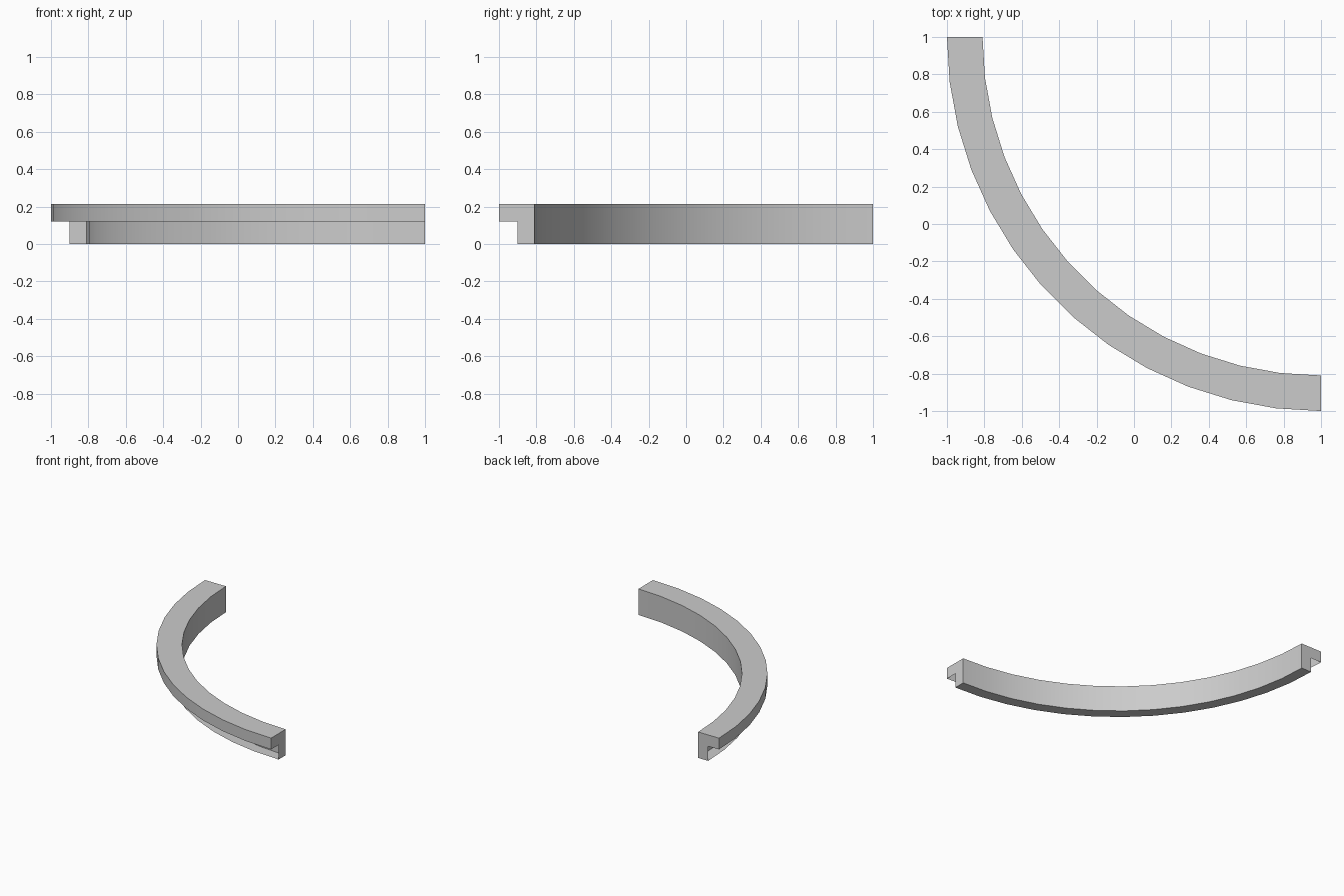
import bpy, bmesh
from math import radians
from mathutils import Vector

if "Cube" in bpy.data.objects:
    bpy.data.objects.remove(bpy.data.objects["Cube"])

# L-shaped cross-section as (radius, height), swept a quarter turn about (1, 1)
PROFILE = [(2.0, 0.12), (2.0, 0.213), (1.81, 0.213), (1.81, 0), (1.902, 0), (1.902, 0.12)]
OPEN_SIDES = 2      # the rebate (last two profile sides) is left open
SEGMENTS = 13

bm = bmesh.new()
verts = [bm.verts.new((1 - r, 1, z)) for r, z in PROFILE]
swept = verts[:len(verts) + 1 - OPEN_SIDES]
edges = [bm.edges.new(pair) for pair in zip(swept, swept[1:])]

# Curved body
spun = bmesh.ops.spin(bm, geom=swept + edges, cent=Vector((1, 1, 0)), axis=(0, 0, 1),
                      angle=radians(90), steps=SEGMENTS, use_duplicate=False)

# L-shaped end caps
bm.faces.new(verts)
last = {(round(1 - v.co.y, 3), round(v.co.z, 3)): v
        for v in spun["geom_last"] if isinstance(v, bmesh.types.BMVert)}
bm.faces.new([last.get((round(r, 3), round(z, 3))) or bm.verts.new((1, 1 - r, z))
              for r, z in PROFILE])
bmesh.ops.recalc_face_normals(bm, faces=bm.faces[:])

mesh = bpy.data.meshes.new("curved_trim")
bm.to_mesh(mesh)
bm.free()
trim = bpy.data.objects.new("curved_trim", mesh)
bpy.context.collection.objects.link(trim)

# Smooth along the curve, sharp at the corners
bpy.context.view_layer.objects.active = trim
trim.select_set(True)
bpy.ops.object.shade_smooth_by_angle(angle=radians(30))
